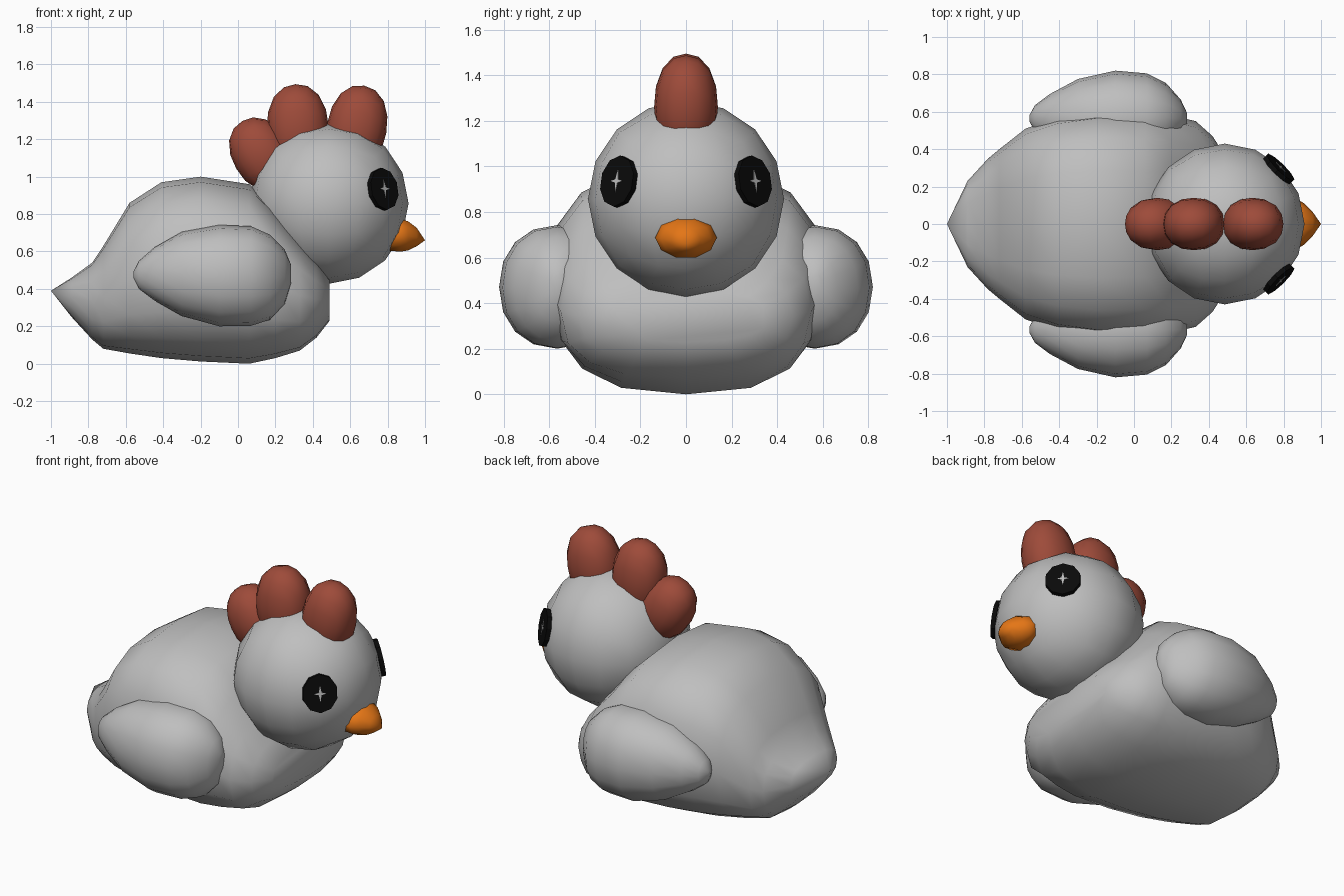
import bpy, bmesh, math
from mathutils import Vector, Matrix

if "Cube" in bpy.data.objects:
    bpy.data.objects.remove(bpy.data.objects["Cube"])


def material(name, rgb):
    m = bpy.data.materials.new(name)
    m.diffuse_color = (*rgb, 1)
    m.use_nodes = True
    m.node_tree.nodes["Principled BSDF"].inputs["Base Color"].default_value = m.diffuse_color
    return m


GREY = material("grey_feathers", (0.52, 0.52, 0.52))
RED = material("comb_red", (0.34, 0.07, 0.042))
ORANGE = material("beak_orange", (0.78, 0.18, 0.008))
BLACK = material("eye_black", (0.003, 0.003, 0.003))


def finish(name, bm, mat, smooth=True):
    bmesh.ops.recalc_face_normals(bm, faces=bm.faces)
    me = bpy.data.meshes.new(name)
    for f in bm.faces:
        f.smooth = smooth
    bm.to_mesh(me)
    bm.free()
    me.materials.append(mat)
    ob = bpy.data.objects.new(name, me)
    bpy.context.collection.objects.link(ob)
    return ob


def loft(name, stations, mat, n=16, p=2.0, y=0.0):
    """Skin superellipse rings along x; station = (x, bottom, top, half width)."""
    bm = bmesh.new()
    rings = []
    for x, zb, zt, w in stations:
        ring = []
        for i in range(n):
            a = 2 * math.pi * i / n
            c, s = math.cos(a), math.sin(a)
            c = math.copysign(abs(c) ** (2 / p), c)
            s = math.copysign(abs(s) ** (2 / p), s)
            ring.append(bm.verts.new((x, y + w * c, (zb + zt) / 2 + (zt - zb) / 2 * s)))
        rings.append(ring)
    for a, b in zip(rings, rings[1:]):
        for i in range(n):
            j = (i + 1) % n
            bm.faces.new((a[i], a[j], b[j], b[i]))
    bm.faces.new(rings[0])
    bm.faces.new(rings[-1])
    bmesh.ops.remove_doubles(bm, verts=bm.verts, dist=0.0005)
    return finish(name, bm, mat)


def quad_ball(name, centre, radii, mat, tilt=0.0, cuts=3, p=2.0):
    """Rounded cube projected to an ellipsoid, tilted about y."""
    bm = bmesh.new()
    bmesh.ops.create_cube(bm, size=2)
    bmesh.ops.subdivide_edges(bm, edges=bm.edges, cuts=cuts, use_grid_fill=True)
    rot = Matrix.Rotation(math.radians(tilt), 3, 'Y')
    for v in bm.verts:
        d = Vector([math.tan(c * math.pi / 4) for c in v.co])
        d /= sum(abs(c) ** p for c in d) ** (1 / p)
        v.co = Vector(centre) + rot @ Vector([c * r for c, r in zip(d, radii)])
    return finish(name, bm, mat)


def plate(name, outline, origin, axes, back, front, mat):
    """Thin prism from a 2D outline in the frame axes = (u, v, normal)."""
    u, v, n = axes
    bm = bmesh.new()
    lo, hi = [[bm.verts.new(origin + u * a + v * b + n * h) for a, b in outline]
              for h in (back, front)]
    bm.faces.new(lo)
    bm.faces.new(hi)
    for i in range(len(outline)):
        j = (i + 1) % len(outline)
        bm.faces.new((lo[i], lo[j], hi[j], hi[i]))
    return finish(name, bm, mat, smooth=False)


# Body with pointed tail
loft("body", [
    (-1.0, 0.39, 0.39, 0.0),
    (-0.89, 0.25, 0.46, 0.23),
    (-0.78, 0.13, 0.54, 0.35),
    (-0.72, 0.08, 0.63, 0.40),
    (-0.58, 0.055, 0.86, 0.51),
    (-0.41, 0.03, 0.97, 0.57),
    (-0.20, 0.012, 1.0, 0.60),
    (0.06, 0.0, 0.96, 0.595),
    (0.20, 0.03, 0.82, 0.58),
    (0.33, 0.07, 0.66, 0.55),
    (0.42, 0.14, 0.55, 0.47),
    (0.49, 0.23, 0.45, 0.36)], GREY, p=2.6)

# Head
HEAD = Vector((0.485, 0, 0.857))
quad_ball("head", HEAD, (0.427, 0.43, 0.43), GREY)

# Comb lobes, back to front
quad_ball("comb_back", (0.125, 0, 1.12), (0.155, 0.14, 0.205), RED, tilt=-30, p=2.2)
quad_ball("comb_middle", (0.32, 0, 1.26), (0.165, 0.14, 0.235), RED, tilt=-3, p=2.2)
quad_ball("comb_front", (0.635, 0, 1.26), (0.16, 0.14, 0.23), RED, tilt=10, p=2.2)

# Beak
loft("beak", [
    (0.80, 0.60, 0.77, 0.13),
    (0.87, 0.595, 0.778, 0.135),
    (0.91, 0.602, 0.765, 0.11),
    (0.955, 0.625, 0.73, 0.065),
    (1.0, 0.66, 0.66, 0.0)], ORANGE, n=10)

for side, s in (("right", -1), ("left", 1)):
    # Wing
    loft("wing_" + side, [
        (-0.56, 0.46, 0.49, 0.015),
        (-0.53, 0.40, 0.55, 0.07),
        (-0.45, 0.34, 0.62, 0.13),
        (-0.30, 0.255, 0.705, 0.21),
        (-0.10, 0.20, 0.742, 0.255),
        (0.07, 0.203, 0.735, 0.24),
        (0.17, 0.235, 0.69, 0.19),
        (0.25, 0.32, 0.61, 0.10),
        (0.283, 0.43, 0.53, 0.03)], GREY, p=2.15, y=0.565 * s)

    # Eye disc with a small star glint
    n = Vector((0.305, 0.31 * s, 0.08)).normalized()
    u = Vector((0, 0, 1)).cross(n).normalized()
    axes = (u, n.cross(u), n)
    origin = HEAD + n * 0.427
    disc = [(0.103 * math.cos(a), 0.114 * math.sin(a))
            for a in (math.pi / 5 * (i + 0.5) for i in range(10))]
    plate("eye_" + side, disc, origin, axes, -0.02, 0.006, BLACK)
    star = []
    for i in range(8):
        a = math.pi / 4 * i
        r = 0.011 if i % 2 else (0.05 if i % 4 else 0.036)
        star.append((r * math.cos(a), r * math.sin(a)))
    plate("eye_glint_" + side, star, origin, axes, 0.003, 0.009, GREY)
